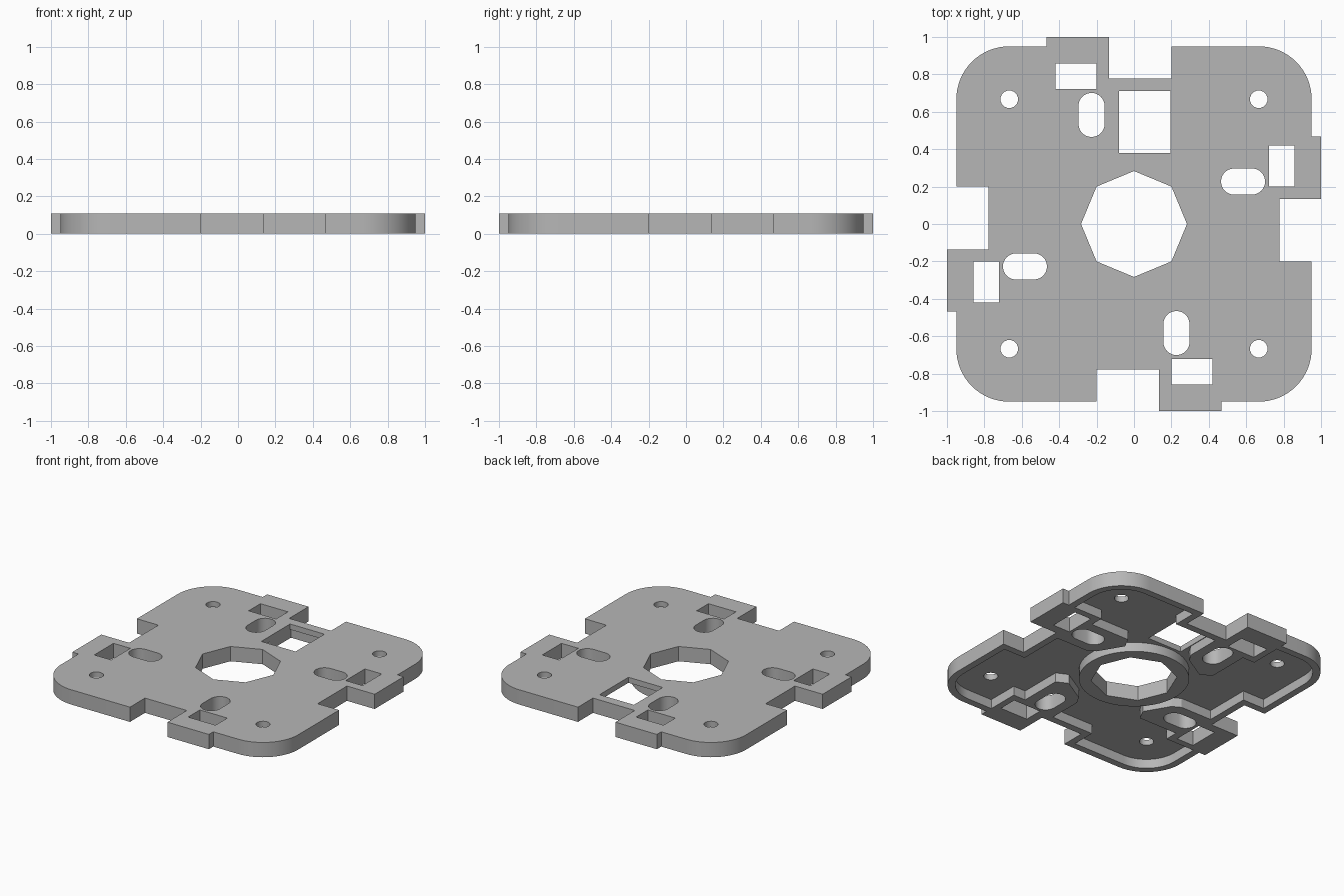
import bpy, bmesh, math
from mathutils import Matrix, Vector

cube = bpy.data.objects.get("Cube")
if cube:
    bpy.data.objects.remove(cube, do_unlink=True)

HEIGHT = 0.107
RECESS = 0.067
CORNER = 0.667

grey = bpy.data.materials.new("plain_grey")
grey.use_nodes = True
colour = (0.47, 0.47, 0.47, 1)
grey.diffuse_color = colour
grey.node_tree.nodes["Principled BSDF"].inputs["Base Color"].default_value = colour


def arc(cx, cy, r, start, end, steps):
    angles = [math.radians(start + (end - start) * i / steps) for i in range(steps + 1)]
    return [(cx + r * math.cos(a), cy + r * math.sin(a)) for a in angles]


def box(x0, x1, y0, y1):
    return [(x0, y0), (x1, y0), (x1, y1), (x0, y1)]


def turned(points, k):
    rot = Matrix.Rotation(k * math.pi / 2, 2)
    return [tuple(rot @ Vector(p)) for p in points]


def four_sided(side):
    return [p for k in range(4) for p in turned(side, k)]


def prism(name, outlines, z0, z1):
    """Extrude one or more counter-clockwise outlines into closed solids."""
    bm = bmesh.new()
    for outline in outlines:
        low = [bm.verts.new((x, y, z0)) for x, y in outline]
        high = [bm.verts.new((x, y, z1)) for x, y in outline]
        bm.faces.new(low[::-1])
        bm.faces.new(high)
        for i in range(len(low)):
            j = (i + 1) % len(low)
            bm.faces.new((low[i], low[j], high[j], high[i]))
    mesh = bpy.data.meshes.new(name)
    bm.to_mesh(mesh)
    bm.free()
    mesh.materials.append(grey)
    obj = bpy.data.objects.new(name, mesh)
    bpy.context.collection.objects.link(obj)
    return obj


def cut(target, cutter):
    mod = target.modifiers.new("cut", 'BOOLEAN')
    mod.operation = 'DIFFERENCE'
    mod.solver = 'EXACT'
    mod.object = cutter
    bpy.context.view_layer.objects.active = target
    bpy.ops.object.modifier_apply(modifier=mod.name)
    bpy.data.objects.remove(cutter, do_unlink=True)


# Plate outline: one side with its notch, tab and rounded corner, repeated
side = [(-0.2, -0.95), (-0.2, -0.778), (0.135, -0.778), (0.135, -1), (0.467, -1),
        (0.467, -0.95)] + arc(CORNER, -CORNER, 0.283, -90, 0, 16)
plate = prism("mounting_plate", [four_sided(side)], 0, HEIGHT)

# Underside recess, leaving a rim and a pad around each slot and window
hollow = [(-0.25, -0.9), (-0.25, -0.727), (0.085, -0.727), (0.085, -0.48), (0.12, -0.42),
          (0.29, -0.32), (0.37, -0.36), (0.37, -0.67), (0.467, -0.67),
          (0.467, -0.9)] + arc(CORNER, -CORNER, 0.233, -90, 0, 16)
recess = prism("recess_cutter", [four_sided(hollow)], -0.05, RECESS)
ring = prism("ring_cutter", [arc(0, 0, 0.362, 0, 352.5, 47)], -0.1, HEIGHT)
cut(recess, ring)
cut(plate, recess)

# Through holes: central octagon, large window, and the repeated openings
slot = arc(0.227, -0.535, 0.07, 0, 180, 12) + arc(0.227, -0.631, 0.07, 180, 360, 12)
window = box(0.2, 0.42, -0.857, -0.722)
screw_hole = arc(CORNER, -CORNER, 0.047, 0, 345, 23)
holes = [arc(0, 0, 0.283, 0, 315, 7), box(-0.08, 0.195, 0.38, 0.71)]
for k in range(4):
    holes += [turned(h, k) for h in (slot, window, screw_hole)]
cut(plate, prism("hole_cutter", holes, -0.1, HEIGHT + 0.1))

# Smooth the rounded walls, keep the edges sharp
bpy.ops.object.select_all(action='DESELECT')
plate.select_set(True)
bpy.context.view_layer.objects.active = plate
bpy.ops.object.shade_smooth_by_angle(angle=math.radians(25))
